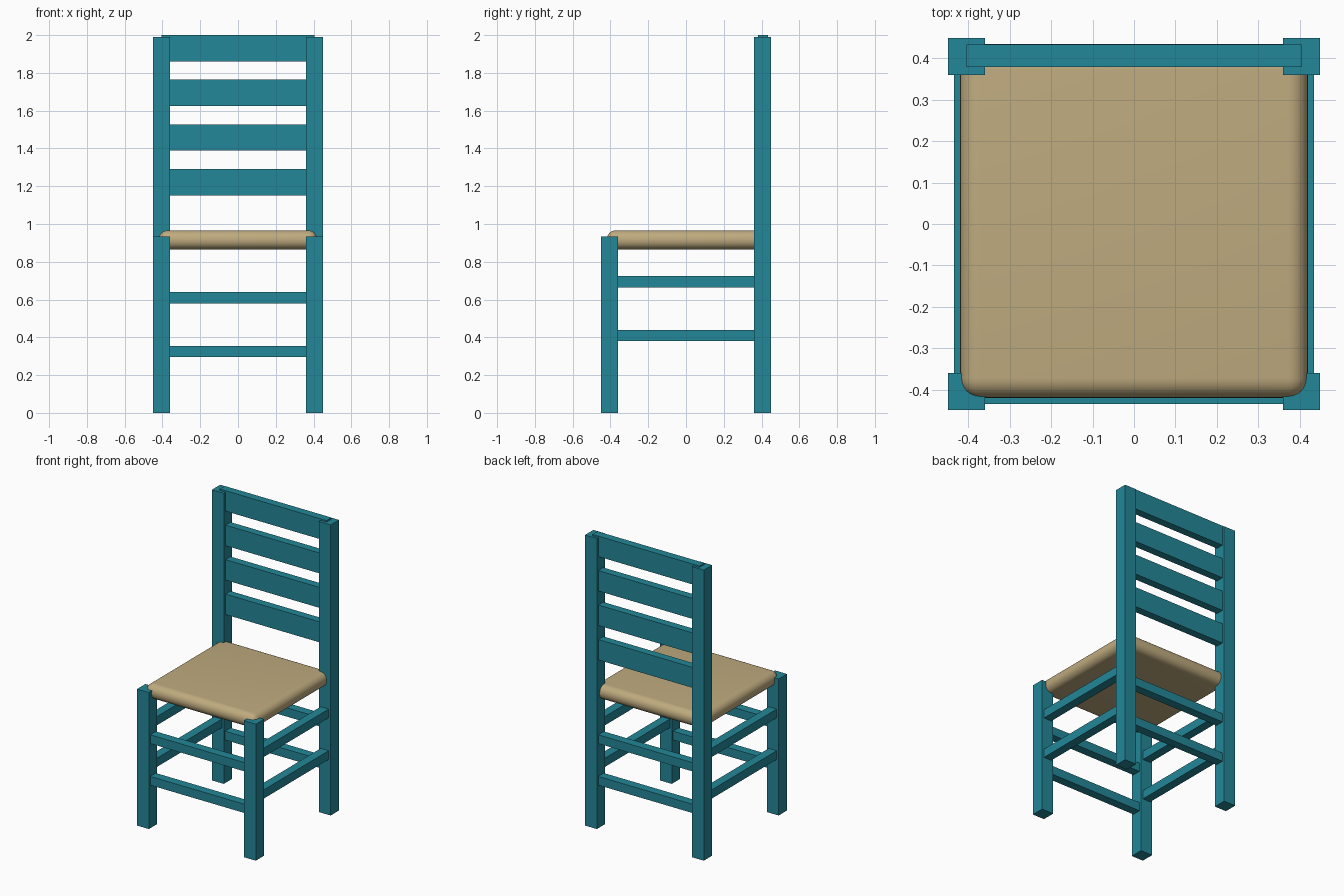
import bpy
from math import radians

cube = bpy.data.objects.get("Cube")
if cube:
    bpy.data.objects.remove(cube, do_unlink=True)


def material(name, colour):
    mat = bpy.data.materials.new(name)
    mat.use_nodes = True
    mat.diffuse_color = colour
    mat.node_tree.nodes["Principled BSDF"].inputs["Base Color"].default_value = colour
    return mat


teal = material("teal_paint", (0.017, 0.242, 0.314, 1))
straw = material("woven_straw", (0.52, 0.405, 0.21, 1))


def box(name, centre, size, mat):
    bpy.ops.mesh.primitive_cube_add(size=1, location=centre)
    obj = bpy.context.object
    obj.name = name
    obj.scale = size
    bpy.ops.object.transform_apply(location=False, rotation=False, scale=True)
    obj.data.materials.append(mat)
    return obj


LEG = 0.405      # distance of leg axes from the centre
LEG_W = 0.09
RUNG = 0.06
SPAN = 2 * LEG

# Legs: short at the front, tall at the back
for side, x in (("left", LEG), ("right", -LEG)):
    for end, y, height in (("front", -LEG, 0.935), ("back", LEG, 1.99)):
        box(f"{end}_leg_{side}", (x, y, height / 2), (LEG_W, LEG_W, height), teal)

# Rungs: front and back pairs lower than the side pairs
for level, z in (("lower", 0.325), ("upper", 0.61)):
    for sign, end, side in ((-1, "front", "right"), (1, "back", "left")):
        box(f"{end}_rung_{level}", (0, sign * LEG, z), (SPAN, RUNG, RUNG), teal)
        box(f"{side}_rung_{level}", (sign * LEG, 0, z + 0.085), (RUNG, SPAN, RUNG), teal)

# Ladder back slats
for i in range(4):
    box(f"back_slat_{i + 1}", (0, 0.407, 1.222 + i * 0.236), (SPAN, 0.054, 0.14), teal)

# Rounded seat pad
seat = box("seat", (0, 0, 0.916), (0.84, 0.84, 0.1), straw)
bevel = seat.modifiers.new("rounding", "BEVEL")
bevel.width = 0.048
bevel.segments = 8
bpy.ops.object.modifier_apply(modifier=bevel.name)
bpy.ops.object.shade_smooth_by_angle(angle=radians(30))
